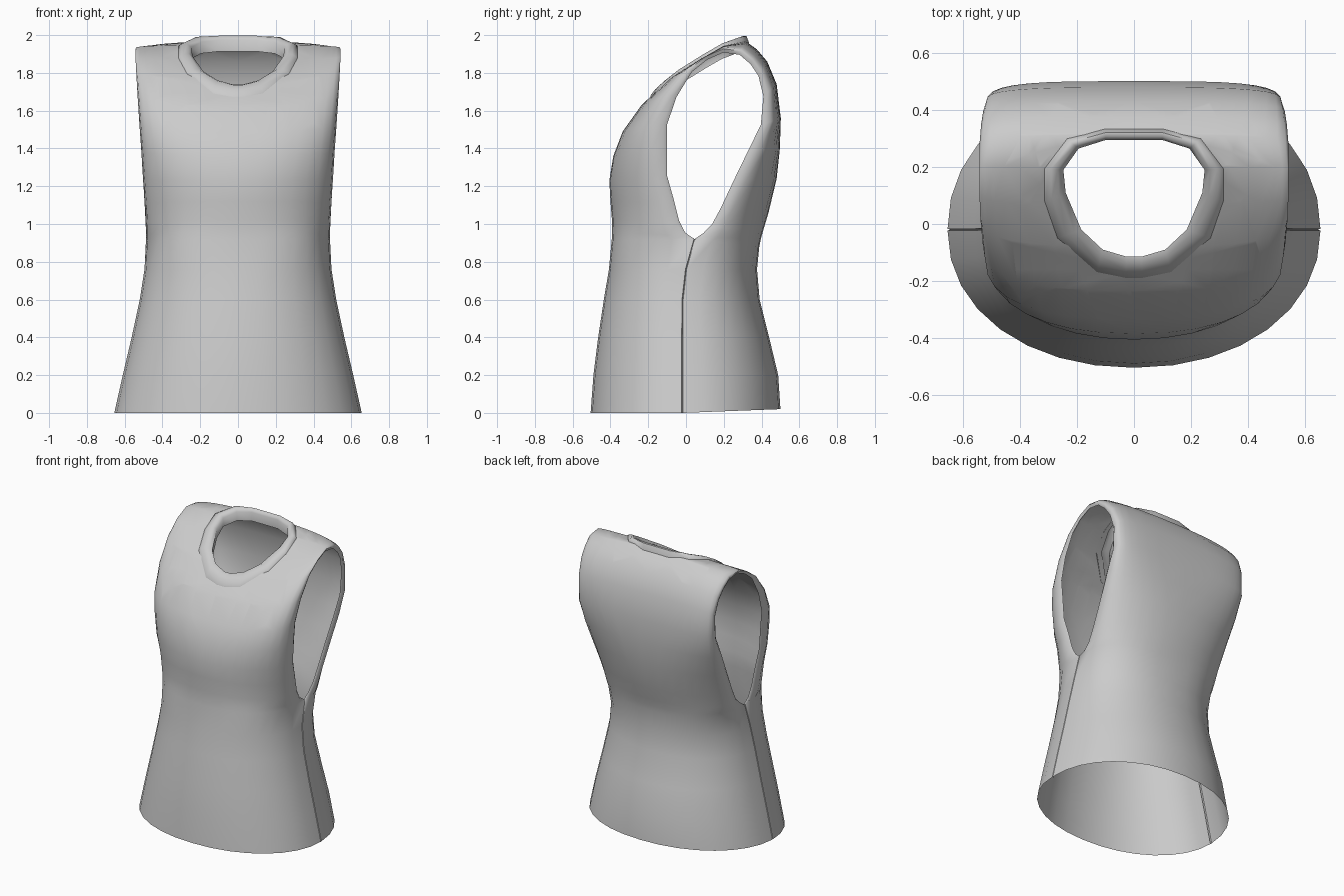
import bpy, bmesh, math
from mathutils import Vector
from mathutils.bvhtree import BVHTree

cube = bpy.data.objects.get("Cube")
if cube:
    bpy.data.objects.remove(cube, do_unlink=True)

grey = bpy.data.materials.new("light grey cloth")
grey.use_nodes = True
COLOUR = (0.6, 0.6, 0.6, 1)
grey.diffuse_color = COLOUR
grey.node_tree.nodes["Principled BSDF"].inputs["Base Color"].default_value = COLOUR

# Cloth rows, hem up the front, over the shoulder and down the back:
# edge x, edge y, edge z, centre y, centre z, squareness
LOWER = [(.655, -.02, 0, 2.1), (.61, -.02, .2, 2.1), (.563, -.02, .4, 2.12),
         (.52, -.018, .6, 2.15), (.495, 0, .76, 2.25)]
FRONT_Y = [-.505, -.49, -.465, -.435, -.408]
BACK_Y = [.50, .488, .44, .39, .376]
ARMHOLE = [
    (.487, .042, .92, -.393, .92, 2.5), (.487, -.01, .935, -.391, .96, 2.3),
    (.488, -.045, 1.0, -.392, 1.02, 2.2), (.494, -.075, 1.11, -.4, 1.12, 2.1),
    (.503, -.115, 1.24, -.406, 1.23, 2.1), (.512, -.12, 1.39, -.385, 1.36, 2.3),
    (.522, -.12, 1.53, -.335, 1.49, 2.5), (.532, -.065, 1.685, -.235, 1.63, 2.7),
    (.54, .025, 1.825, -.08, 1.775, 3), (.543, .11, 1.89, .07, 1.87, 3.6),
    (.543, .2, 1.928, .2, 1.945, 4), (.542, .29, 1.915, .315, 1.968, 2.2),
    (.537, .35, 1.865, .375, 1.925, 2.4), (.53, .395, 1.8, .43, 1.86, 2.8),
    (.52, .425, 1.69, .48, 1.74, 3.5), (.517, .415, 1.53, .502, 1.56, 3.6),
    (.512, .35, 1.386, .497, 1.4, 2.7), (.502, .272, 1.233, .48, 1.24, 2.25),
    (.492, .185, 1.063, .437, 1.06, 2.1), (.488, .138, .98, .41, .97, 2.2),
    (.487, .09, .932, .396, .92, 2.35), (.487, .048, .92, .388, .88, 2.45)]
front = [(x, y - .003, z, cy, z, n) for (x, y, z, n), cy in zip(LOWER, FRONT_Y)]
back = [(x, y + .003, z, cy, z + (.02 if z == 0 else 0), n) for (x, y, z, n), cy in zip(LOWER, BACK_Y)]
rows = front + ARMHOLE + back[::-1]
ARM_CENTRE = Vector((.5, .15, 1.45))


def row_points(row, half=8):
    """One row from right edge to left edge, with a lip folded inward at each end."""
    ex, ey, ez, cy, cz, n = row
    side = []
    for i in range(half + 1):
        a = i / half * math.pi / 2
        x = ex * math.sin(a) ** (2 / n)
        w = max(math.cos(a), 0) ** (2 / n) if i < half else 0
        side.append(Vector((x, ey + (cy - ey) * w, ez + (cz - ez) * w)))
    edge = side[-1]
    lip = edge - Vector((.01, 0, 0))
    if ez < .925:
        # front and back panels meet at the bottom of the seam groove
        lip.y += math.copysign(.003, ey - cy)
    else:
        inward = ARM_CENTRE - edge
        inward.x = 0
        lip += inward.normalized() * .02
    side.append(lip)
    mirrored = [Vector((-p.x, p.y, p.z)) for p in side[:0:-1]]
    return mirrored + side


def loft(bm, rings, closed=False):
    grid = [[bm.verts.new(p) for p in ring] for ring in rings]
    count = len(grid[0])
    for a, b in zip(grid, grid[1:]):
        for i in range(count if closed else count - 1):
            j = (i + 1) % count
            bm.faces.new((a[i], a[j], b[j], b[i]))


def finish(bm, name, angle):
    mesh = bpy.data.meshes.new(name)
    bm.to_mesh(mesh)
    bm.free()
    obj = bpy.data.objects.new(name, mesh)
    bpy.context.collection.objects.link(obj)
    mesh.materials.append(grey)
    bpy.ops.object.select_all(action='DESELECT')
    obj.select_set(True)
    bpy.context.view_layer.objects.active = obj
    bpy.ops.object.shade_smooth_by_angle(angle=math.radians(angle))


# Body cloth
body = bmesh.new()
loft(body, [row_points(r) for r in rows])
surface = BVHTree.FromBMesh(body)


def height(x, y):
    return surface.ray_cast(Vector((x, y, 3)), Vector((0, 0, -1)))[0].z


# Neckline outlines seen from above, back centre round to front centre
def outline(points):
    return points + [(-x, y) for x, y in points[::-1]]


OUTER = outline([(.1, .335), (.235, .3), (.315, .195), (.315, .08), (.27, -.05), (.13, -.17), (.03, -.19)])
INNER = outline([(.1, .295), (.195, .265), (.248, .19), (.24, .11), (.185, -.02), (.11, -.09), (.025, -.115)])


def blend(t):
    return [(a + (c - a) * t, b + (d - b) * t) for (a, b), (c, d) in zip(OUTER, INNER)]


# Cut the neck opening under the collar
neck = blend(.4)
centre = Vector((0, .08, 0))
planes = []
for (ax, ay), (bx, by) in zip(neck, neck[1:] + neck[:1]):
    normal = Vector((by - ay, ax - bx, 0)).normalized()
    point = Vector((ax, ay, 0))
    if normal.dot(centre - point) > 0:
        normal = -normal
    planes.append((point, normal))


def near_neck(face):
    c = face.calc_center_median()
    return c.z > 1.55 and abs(c.x) < .4 and -.28 < c.y < .4


for point, normal in planes:
    faces = [f for f in body.faces if near_neck(f)]
    geom = set(faces) | {e for f in faces for e in f.edges} | {v for f in faces for v in f.verts}
    bmesh.ops.bisect_plane(body, geom=list(geom), plane_co=point, plane_no=normal, dist=1e-5)
opening = [f for f in body.faces if near_neck(f)
           and all((f.calc_center_median() - p).dot(n) < 0 for p, n in planes)]
bmesh.ops.delete(body, geom=opening, context='FACES')
finish(body, "shirt_body", 60)

# Rolled collar band following the neckline
collar = bmesh.new()
rings = []
for t, lift in ((0, -.004), (.03, .005), (.35, .016), (.7, .015), (1, -.004), (1, -.065)):
    ring = []
    for x, y in blend(t):
        rise = max(0, min(1, (y - .2) / .1)) * .016 if t > .1 else 0
        ring.append(Vector((x, y, height(x, y) + lift + rise)))
    rings.append(ring)
loft(collar, rings, closed=True)
bmesh.ops.recalc_face_normals(collar, faces=collar.faces)
finish(collar, "collar_band", 60)
